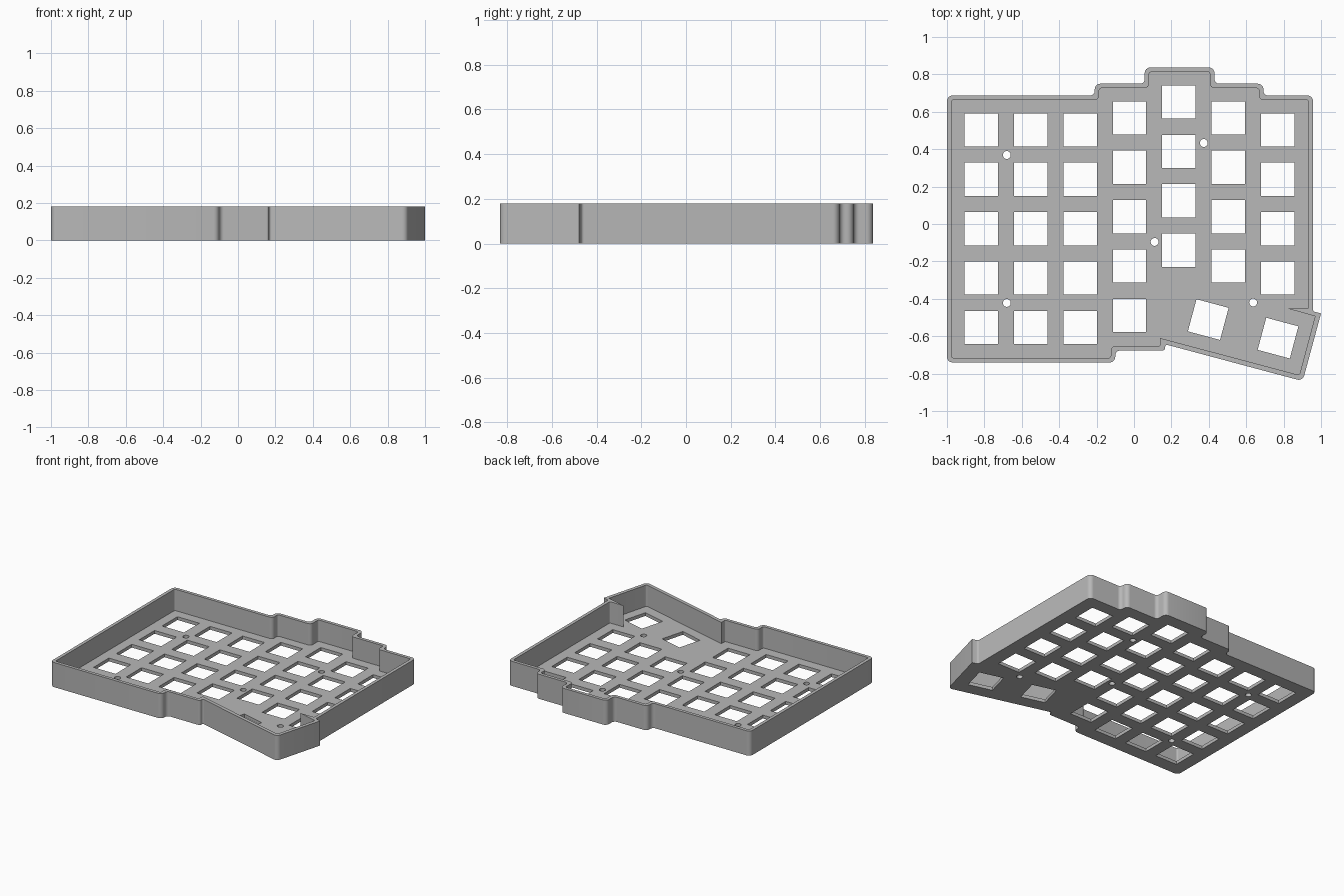
import bpy
import bmesh
from math import cos, sin, tan, pi, radians
from mathutils import Vector

cube = bpy.data.objects.get("Cube")
if cube:
    bpy.data.objects.remove(cube, do_unlink=True)

HEIGHT, FLOOR = 0.18, 0.024
PITCH, KEY, TILT = 0.264, 0.178, radians(-15)

# Corners of the case as x, y, fillet radius
OUTER = [(-1, 0.687, .03), (-0.21, 0.687, .025), (-0.21, 0.75, .03), (0.057, 0.75, .025),
         (0.057, 0.837, .03), (0.43, 0.837, .03), (0.43, 0.75, .025), (0.692, 0.75, .03),
         (0.692, 0.687, .025), (0.957, 0.687, .03), (0.957, -0.467, .015), (1, -0.478, 0),
         (0.902, -0.84, .03), (0.166, -0.643, .012), (0.166, -0.677, .015),
         (-0.1, -0.677, .025), (-0.1, -0.74, .03), (-1, -0.74, .03)]
INNER = [(-0.976, 0.663, .012), (-0.186, 0.663, .025), (-0.186, 0.726, .012), (0.081, 0.726, .025),
         (0.081, 0.813, .012), (0.406, 0.813, .012), (0.406, 0.726, .025), (0.668, 0.726, .012),
         (0.668, 0.663, .025), (0.933, 0.663, .012), (0.933, -0.453, .01), (0.825, -0.453, 0),
         (0.968, -0.493, 0), (0.884, -0.808, .012), (0.14, -0.61, 0), (0.14, -0.653, .008),
         (-0.124, -0.653, .025), (-0.124, -0.716, .012), (-0.976, -0.716, .012)]

# Key columns as top row height and number of keys, then tilted thumb keys and screw holes
COLUMNS = [(0.503, 5)] * 3 + [(0.567, 5), (0.652, 4), (0.567, 4), (0.503, 4)]
THUMBS = [(0.397, -0.511), (0.77, -0.61)]
SCREWS = [(-0.68, 0.369), (0.373, 0.433), (0.11, -0.096), (-0.68, -0.422), (0.637, -0.42)]


def rounded(corners, steps=6):
    """Outline with each corner replaced by a fillet arc."""
    points = []
    for i, (x, y, r) in enumerate(corners):
        p = Vector((x, y))
        if r == 0:
            points.append(p)
            continue
        a = (Vector(corners[i - 1][:2]) - p).normalized()
        b = (Vector(corners[(i + 1) % len(corners)][:2]) - p).normalized()
        half = a.angle(b) / 2
        centre = p + (a + b).normalized() * (r / sin(half))
        start = p + a * (r / tan(half)) - centre
        end = p + b * (r / tan(half)) - centre
        sweep = pi - 2 * half
        for k in range(steps + 1):
            t = k / steps
            points.append(centre + (start * sin((1 - t) * sweep) + end * sin(t * sweep)) / sin(sweep))
    return points


def ring(x, y, radius, sides, turn=0):
    return [Vector((x + radius * cos(turn + 2 * pi * k / sides),
                    y + radius * sin(turn + 2 * pi * k / sides))) for k in range(sides)]


bm = bmesh.new()


def loop(points, z):
    verts = [bm.verts.new((p.x, p.y, z)) for p in points]
    for i, v in enumerate(verts):
        bm.edges.new((verts[i - 1], v))
    return verts


def wall(low, high):
    for i in range(len(low)):
        bm.faces.new((low[i - 1], low[i], high[i], high[i - 1]))


def cap(loops):
    edges = [bm.edges.get((l[i - 1], l[i])) for l in loops for i in range(len(l))]
    bmesh.ops.triangle_fill(bm, edges=edges, use_beauty=True, normal=(0, 0, 1))


# Openings through the floor
openings = [ring(x, y, 0.021, 24) for x, y in SCREWS]
for c, (top, count) in enumerate(COLUMNS):
    for row in range(count):
        openings.append(ring(-0.816 + c * PITCH, top - row * PITCH, KEY / 2 ** .5, 4, pi / 4))
openings += [ring(x, y, KEY / 2 ** .5, 4, pi / 4 + TILT) for x, y in THUMBS]

# Loops at each level
outer, inner = rounded(OUTER), rounded(INNER)
outer_low, outer_high = loop(outer, 0), loop(outer, HEIGHT)
inner_low, inner_high = loop(inner, FLOOR), loop(inner, HEIGHT)
holes_low = [loop(o, 0) for o in openings]
holes_high = [loop(o, FLOOR) for o in openings]

# Underside, floor and rim, then the upright walls
cap([outer_low] + holes_low)
cap([inner_low] + holes_high)
cap([outer_high, inner_high])
wall(outer_low, outer_high)
wall(inner_low, inner_high)
for low, high in zip(holes_low, holes_high):
    wall(low, high)
bmesh.ops.recalc_face_normals(bm, faces=bm.faces)

mesh = bpy.data.meshes.new("keyboard_case")
bm.to_mesh(mesh)
bm.free()
case = bpy.data.objects.new("keyboard_case", mesh)
bpy.context.collection.objects.link(case)

# Plain grey plastic
grey = bpy.data.materials.new("grey_plastic")
grey.use_nodes = True
colour = (0.48, 0.48, 0.48, 1)
grey.diffuse_color = colour
grey.node_tree.nodes["Principled BSDF"].inputs["Base Color"].default_value = colour
mesh.materials.append(grey)

bpy.ops.object.select_all(action='DESELECT')
case.select_set(True)
bpy.context.view_layer.objects.active = case
bpy.ops.object.shade_smooth_by_angle(angle=radians(30))
